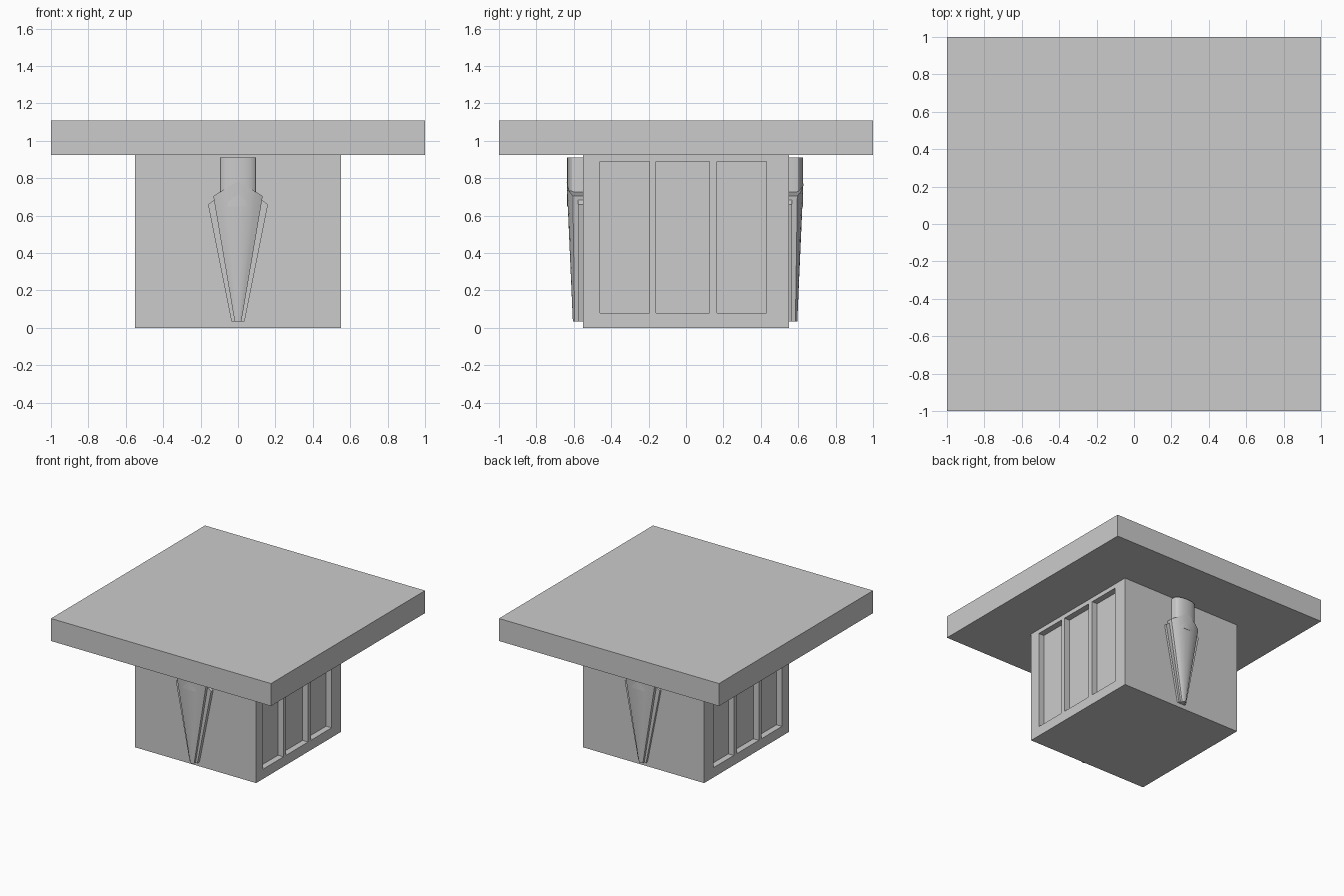
import bpy, bmesh, math
from mathutils import Matrix, Vector

if "Cube" in bpy.data.objects:
    bpy.data.objects.remove(bpy.data.objects["Cube"], do_unlink=True)

stone = bpy.data.materials.new("grey_stone")
stone.use_nodes = True
GREY = (0.6, 0.6, 0.6, 1)
stone.diffuse_color = GREY
stone.node_tree.nodes["Principled BSDF"].inputs["Base Color"].default_value = GREY


def add_object(name, bm):
    bmesh.ops.recalc_face_normals(bm, faces=bm.faces)
    mesh = bpy.data.meshes.new(name)
    bm.to_mesh(mesh)
    bm.free()
    obj = bpy.data.objects.new(name, mesh)
    bpy.context.collection.objects.link(obj)
    mesh.materials.append(stone)
    return obj


def add_box(bm, low, high):
    low, high = Vector(low), Vector(high)
    place = Matrix.Translation((low + high) / 2) @ Matrix.Diagonal((*(high - low), 1))
    bmesh.ops.create_cube(bm, size=1, matrix=place)


def loft(bm, lower, upper):
    """Solid between two matching outlines."""
    a = [bm.verts.new(p) for p in lower]
    b = [bm.verts.new(p) for p in upper]
    for i in range(len(a)):
        j = (i + 1) % len(a)
        bm.faces.new((a[i], a[j], b[j], b[i]))
    bm.faces.new(a)
    bm.faces.new(b)


def activate(obj):
    bpy.ops.object.select_all(action='DESELECT')
    obj.select_set(True)
    bpy.context.view_layer.objects.active = obj


# Top slab
bm = bmesh.new()
add_box(bm, (-1, -1, 0.925), (1, 1, 1.11))
add_object("top_slab", bm)

# Body with three sunken panels on each side
bm = bmesh.new()
add_box(bm, (-0.55, -0.55, 0), (0.55, 0.55, 0.925))
body = add_object("body", bm)
bm = bmesh.new()
for side in (-1, 1):
    for y0, y1 in ((-0.46, -0.195), (-0.16, 0.125), (0.165, 0.43)):
        xs = sorted((side * 0.5, side * 0.6))
        add_box(bm, (xs[0], y0, 0.08), (xs[1], y1, 0.89))
cutter = add_object("panel_cutter", bm)
cutter.hide_render = True
cut = body.modifiers.new("panels", 'BOOLEAN')
cut.object = cutter
cut.solver = 'EXACT'
activate(body)
bpy.ops.object.modifier_apply(modifier=cut.name)
bpy.data.objects.remove(cutter, do_unlink=True)

WALL = -0.54


def leaf_outline(width, z, peak, edge, shoulder, middle):
    """Rounded front between two bevelled edges, closed at the wall."""
    steps = 10
    points = [(-width, -edge, z)]
    for i in range(steps + 1):
        t = 2 * i / steps - 1
        y = shoulder + (middle - shoulder) * (1 - t * t)
        points.append((0.7 * t * width, -y, z + peak * (1 - 0.7 * abs(t))))
    points.append((width, -edge, z))
    back = [(x, WALL, h) for x, y, h in reversed(points)]
    return points + back


def post_outline(z):
    arc = [(0.095 * math.sin(a), -0.6 - 0.035 * math.cos(a), z)
           for a in (math.radians(d) for d in range(-90, 91, 15))]
    return [(-0.095, WALL, z)] + arc + [(0.095, WALL, z)]


# Matching ornament on the front and the back
for label, turn, sink in (("front", 0, 0), ("back", math.pi, 0.01)):
    place = Matrix.Rotation(turn, 4, 'Z') @ Matrix.Translation((0, sink, 0))
    parts = []

    bm = bmesh.new()
    loft(bm, post_outline(0.65), post_outline(0.91))
    parts.append(add_object(label + "_post", bm))

    bm = bmesh.new()
    loft(bm, leaf_outline(0.018, 0.035, 0, 0.595, 0.6, 0.605),
         leaf_outline(0.132, 0.705, 0.08, 0.605, 0.624, 0.638))
    parts.append(add_object(label + "_leaf", bm))

    # Slim wings along both edges of the leaf
    bm = bmesh.new()
    for s in (-1, 1):
        outline = ((s * 0.018, 0.035), (s * 0.035, 0.035), (s * 0.16, 0.66), (s * 0.128, 0.685))
        loft(bm, [(x, WALL, z) for x, z in outline], [(x, -0.578, z) for x, z in outline])
    parts.append(add_object(label + "_wings", bm))

    for part in parts:
        part.data.transform(place)
        activate(part)
        bpy.ops.object.shade_smooth_by_angle(angle=math.radians(28))
